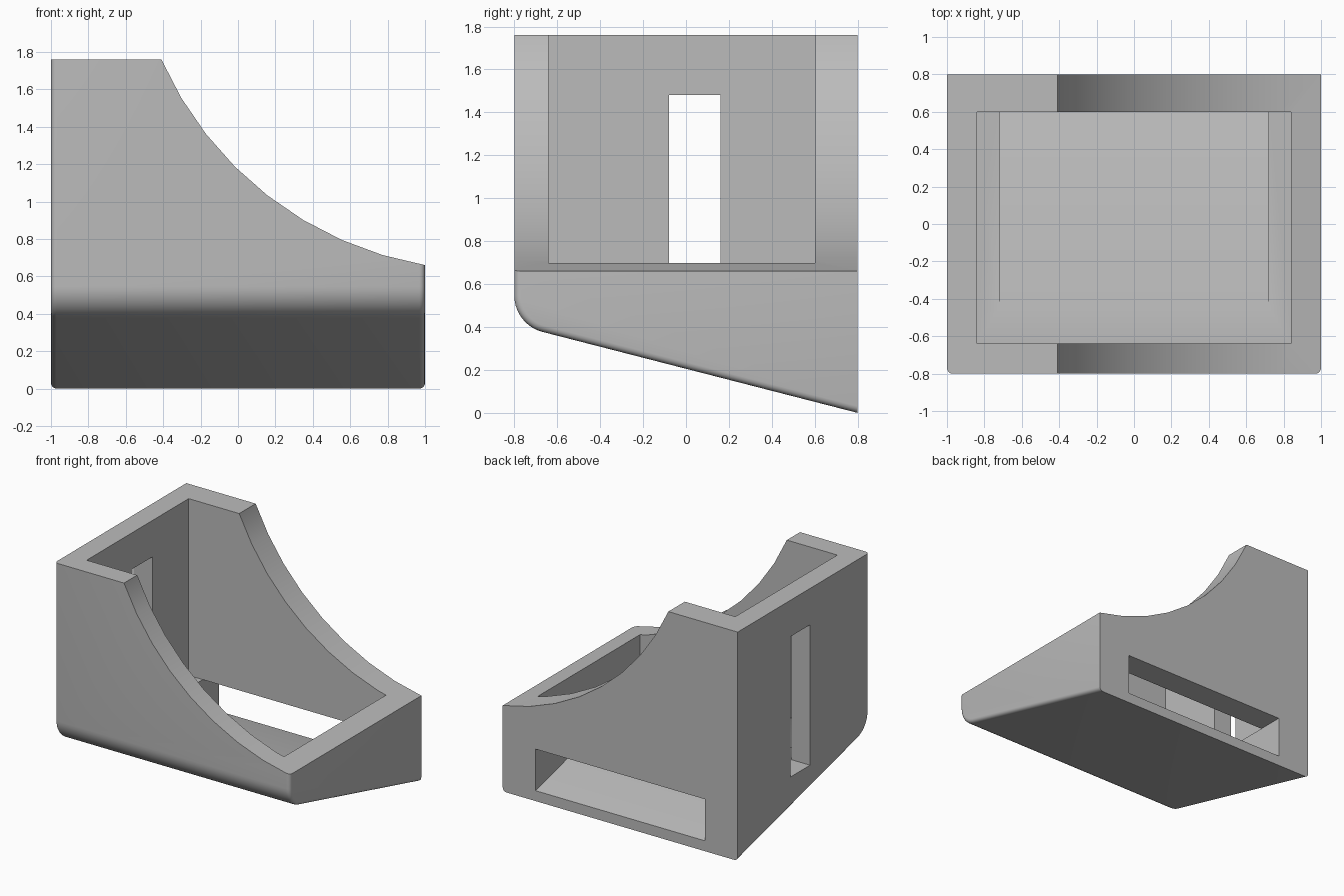
import bpy
import bmesh
import math

cube = bpy.data.objects.get("Cube")
if cube:
    bpy.data.objects.remove(cube, do_unlink=True)

SLOPE = 0.257          # rise of the tilted base towards the front
FLOOR = 0.40           # level of the inner ledge

# Single grey plastic
grey = bpy.data.materials.new("grey_plastic")
grey.use_nodes = True
colour = (0.5, 0.5, 0.5, 1)
grey.diffuse_color = colour
grey.node_tree.nodes["Principled BSDF"].inputs["Base Color"].default_value = colour


def prism(name, points, axis, start, end):
    """Extrude a closed 2D profile along x (profile y,z) or y (profile x,z)."""
    bm = bmesh.new()
    place = {"x": lambda p: (start, p[0], p[1]), "y": lambda p: (p[0], start, p[1])}[axis]
    face = bm.faces.new([bm.verts.new(place(p)) for p in points])
    new = bmesh.ops.extrude_face_region(bm, geom=[face])["geom"]
    shift = (end - start, 0, 0) if axis == "x" else (0, end - start, 0)
    bmesh.ops.translate(bm, vec=shift, verts=[g for g in new if isinstance(g, bmesh.types.BMVert)])
    bmesh.ops.recalc_face_normals(bm, faces=bm.faces)
    mesh = bpy.data.meshes.new(name)
    bm.to_mesh(mesh)
    bm.free()
    mesh.materials.append(grey)
    obj = bpy.data.objects.new(name, mesh)
    bpy.context.collection.objects.link(obj)
    return obj


def rect(a0, b0, a1, b1):
    return [(a0, b0), (a1, b0), (a1, b1), (a0, b1)]


def arc(cx, cz, radius, a0, a1, steps):
    angles = [math.radians(a0 + (a1 - a0) * i / steps) for i in range(steps + 1)]
    return [(cx + radius * math.cos(a), cz + radius * math.sin(a)) for a in angles]


# Tilted body with a rounded lower front edge
tilt = math.degrees(math.atan(SLOPE))
r = 0.175
half = math.radians(90 + tilt) / 2
nose = arc(-0.8 + r, 1.6 * SLOPE + r / math.tan(half), r, 180, 270 - tilt, 10)
body = prism("holder_body", [(-0.8, 1.76)] + nose + [(0.8, 0), (0.8, 1.76)], "x", -1, 1)

# Soften the side edges along the front and the underside
bm = bmesh.new()
bm.from_mesh(body.data)
side_edges = [e for e in bm.edges
              if abs(e.verts[0].co.x - e.verts[1].co.x) < 0.01
              and not all(v.co.z > 1.7 for v in e.verts)
              and not all(v.co.y > 0.79 for v in e.verts)]
bmesh.ops.bevel(bm, geom=side_edges, offset=0.03, segments=4, profile=0.5, affect="EDGES")
bm.to_mesh(body.data)
bm.free()

# Cutters: curved top, inner cavity, wedge slot through the back, side window
curve = arc(1.32, 2.524, 1.891, 203.83, 260.26, 8)
last = (1.1, 0.646)
wedge_end = 0.8 - (FLOOR - 0.08) / SLOPE
cutters = [
    prism("top_curve_cutter", curve + [last, (1.1, 2), (curve[0][0], 2)], "y", -1, 1),
    prism("cavity_cutter", rect(-0.64, FLOOR, 0.60, 2), "x", -0.84, 0.84),
    prism("slot_cutter", [(wedge_end, FLOOR), (0.9, 0.08 - 0.1 * SLOPE), (0.9, FLOOR)],
          "x", -0.72, 0.72),
    prism("window_cutter", rect(-0.08, FLOOR, 0.16, 1.48), "x", -1.1, -0.8),
]
for cutter in cutters:
    cutter.hide_render = True
    mod = body.modifiers.new(cutter.name, "BOOLEAN")
    mod.operation = "DIFFERENCE"
    mod.solver = "EXACT"
    mod.object = cutter

# Bake the cuts and drop the cutters
bpy.context.view_layer.update()
graph = bpy.context.evaluated_depsgraph_get()
result = bpy.data.meshes.new_from_object(body.evaluated_get(graph))
body.modifiers.clear()
body.data = result
for cutter in cutters:
    bpy.data.objects.remove(cutter, do_unlink=True)

# Smooth shading with crisp edges
bpy.ops.object.select_all(action="DESELECT")
body.select_set(True)
bpy.context.view_layer.objects.active = body
bpy.ops.object.shade_smooth_by_angle(angle=math.radians(30))
